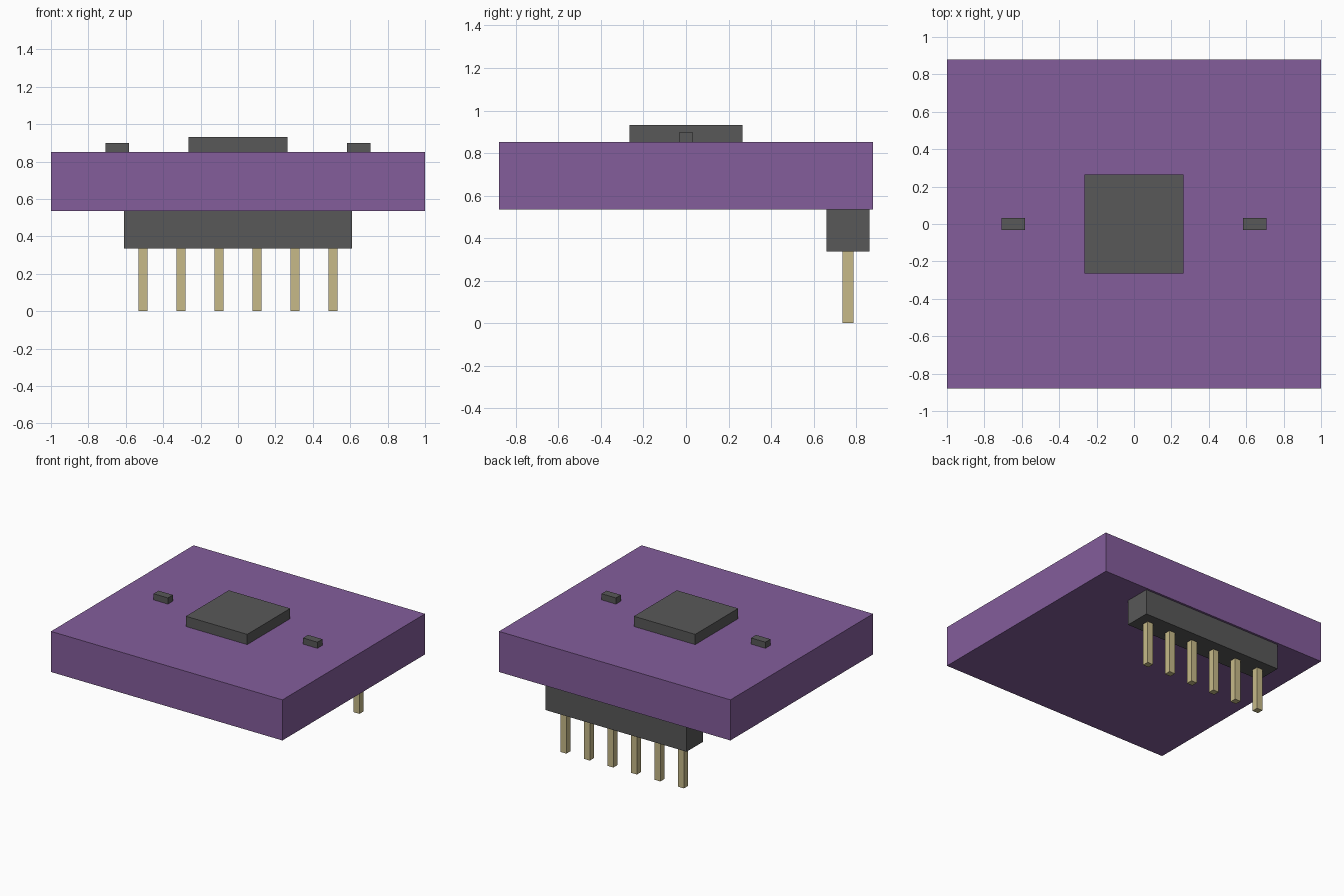
import bpy

default = bpy.data.objects.get("Cube")
if default:
    bpy.data.objects.remove(default, do_unlink=True)


def material(name, rgb):
    mat = bpy.data.materials.new(name)
    mat.use_nodes = True
    color = (*rgb, 1)
    mat.diffuse_color = color
    for node in mat.node_tree.nodes:
        if node.type == 'BSDF_PRINCIPLED':
            node.inputs["Base Color"].default_value = color
    return mat


def box(name, center, size, bottom, top, mat):
    """Box given by its plan centre, plan size and height range."""
    bpy.ops.mesh.primitive_cube_add(
        size=1, location=(center[0], center[1], (bottom + top) / 2))
    obj = bpy.context.object
    obj.name = name
    obj.scale = (size[0], size[1], top - bottom)
    bpy.ops.object.transform_apply(location=False, rotation=False, scale=True)
    obj.data.materials.append(mat)
    return obj


purple = material("purple", (0.23, 0.11, 0.33))
charcoal = material("charcoal", (0.098, 0.098, 0.098))
gold = material("pale_gold", (0.57, 0.49, 0.25))

board_bottom, board_top = 0.535, 0.852
header_bottom = 0.336
header_y = 0.762
pitch = 0.2032

# Circuit board
box("board", (0, 0), (2, 1.76), board_bottom, board_top, purple)

# Main chip and the small parts on either side
box("chip", (0, 0), (0.53, 0.53), board_top, 0.932, charcoal)
for side, label in ((1, "left"), (-1, "right")):
    box("small_part_" + label, (side * 0.646, 0), (0.124, 0.062),
        board_top, 0.9, charcoal)

# Pin header under the back edge
box("header", (0, header_y), (pitch * 6, pitch), header_bottom, board_bottom, charcoal)
for i in range(6):
    box(f"pin_{i + 1}", ((i - 2.5) * pitch, header_y), (0.05, 0.05),
        0, header_bottom, gold)
